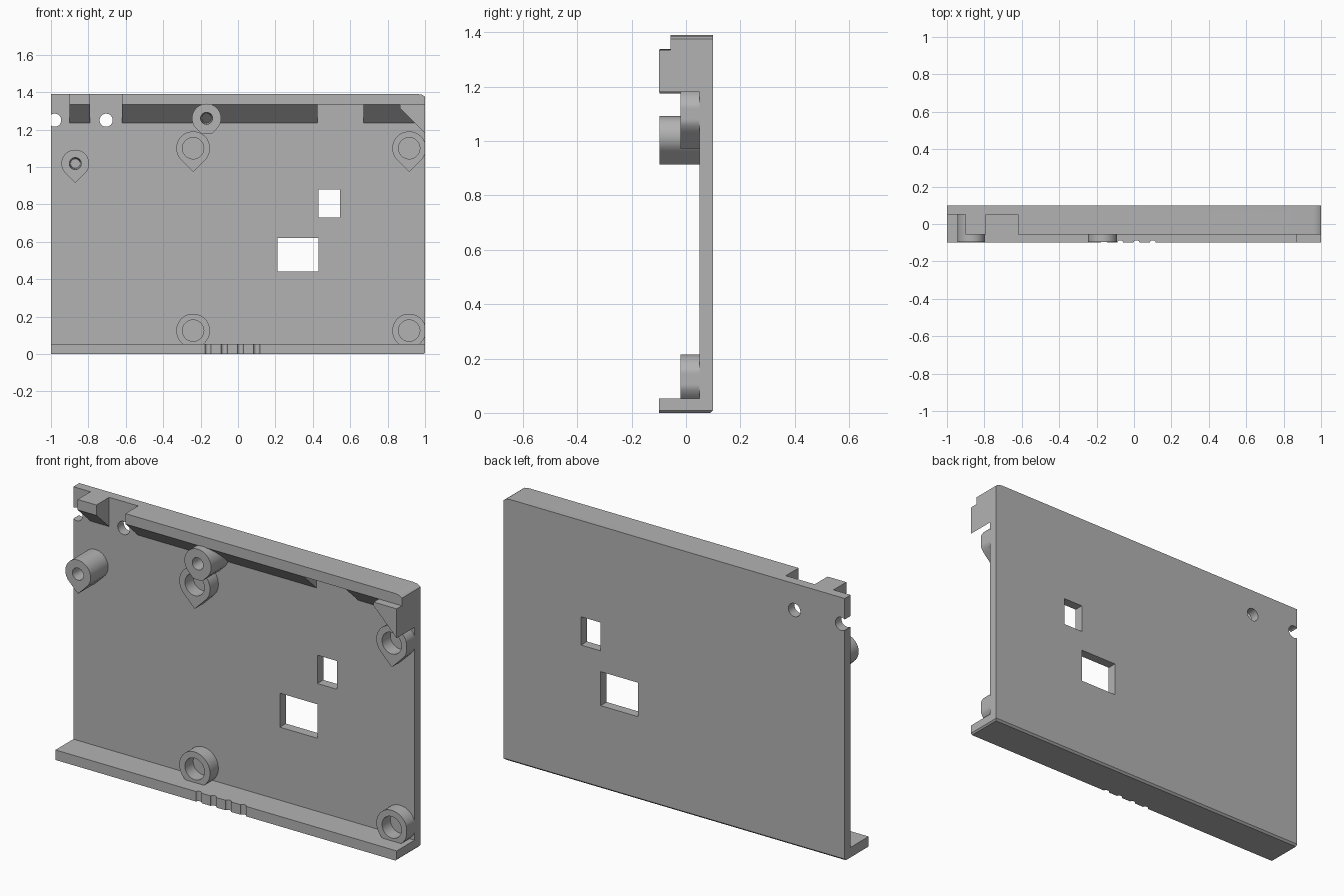
import bpy, bmesh
from math import pi, sin, cos, radians

cube = bpy.data.objects.get("Cube")
if cube:
    bpy.data.objects.remove(cube, do_unlink=True)

grey = bpy.data.materials.new("plain grey")
grey.use_nodes = True
colour = (0.45, 0.45, 0.45, 1)
grey.diffuse_color = colour
grey.node_tree.nodes["Principled BSDF"].inputs["Base Color"].default_value = colour


def finish(name, bm):
    bmesh.ops.recalc_face_normals(bm, faces=bm.faces)
    mesh = bpy.data.meshes.new(name)
    bm.to_mesh(mesh)
    bm.free()
    mesh.materials.append(grey)
    obj = bpy.data.objects.new(name, mesh)
    bpy.context.collection.objects.link(obj)
    return obj


def prism(name, profile, start, end, axis):
    """Extrude a closed profile along x (points y,z), y (points x,z) or z (points x,y)."""
    place = {"x": lambda p, d: (d, p[0], p[1]),
             "y": lambda p, d: (p[0], d, p[1]),
             "z": lambda p, d: (p[0], p[1], d)}[axis]
    bm = bmesh.new()
    a = [bm.verts.new(place(p, start)) for p in profile]
    b = [bm.verts.new(place(p, end)) for p in profile]
    bm.faces.new(a)
    bm.faces.new(b[::-1])
    n = len(a)
    for i in range(n):
        j = (i + 1) % n
        bm.faces.new((a[i], b[i], b[j], a[j]))
    return finish(name, bm)


def circle(u, v, r, n=32):
    return [(u + r * cos(2 * pi * i / n), v + r * sin(2 * pi * i / n)) for i in range(n)]


def rect(u0, u1, v0, v1):
    return [(u0, v0), (u1, v0), (u1, v1), (u0, v1)]


def combine(target, tool, operation):
    mod = target.modifiers.new("combine", "BOOLEAN")
    mod.operation, mod.solver, mod.object = operation, "EXACT", tool
    graph = bpy.context.evaluated_depsgraph_get()
    mesh = bpy.data.meshes.new_from_object(target.evaluated_get(graph))
    target.modifiers.clear()
    target.data = mesh
    bpy.data.objects.remove(tool, do_unlink=True)


# Back plate with the bottom ledge
TOP, FRONT, PLATE = 1.39, -0.1, 0.05
panel = prism("panel", [(FRONT, 0), (0.09, 0), (0.1, 0.01), (0.1, TOP),
                        (PLATE, TOP), (PLATE, 0.053), (FRONT, 0.053)], -1, 1, "x")

# Top rim, sloped underneath except for one flat stretch
RIM, UNDER, SLOPE = -0.057, 1.335, 1.235
for x0, x1, low in ((-0.9, -0.79, SLOPE), (-0.62, 0.425, SLOPE),
                    (0.425, 0.67, UNDER), (0.67, 1, SLOPE)):
    profile = [(0.07, TOP), (RIM, TOP), (RIM, UNDER), (PLATE, low), (0.07, low)]
    combine(panel, prism("rim", profile, x0, x1, "x"), "UNION")

# Corner block with a slanted underside
corner = [(0.865, UNDER), (0.865, 1.315), (1, 1.18), (1, UNDER)]
combine(panel, prism("corner", corner, FRONT, 0.07, "y"), "UNION")

# Eased right hand edges at top and bottom
ease_top = [(0.96, TOP), (0.985, 1.386), (1, 1.375), (1.1, 1.375), (1.1, 1.5), (0.96, 1.5)]
ease_low = [(0.992, 0), (1, 0.008), (1.1, 0.008), (1.1, -0.1), (0.992, -0.1)]
# Windows and round holes through the plate
openings = [rect(0.21, 0.43, 0.44, 0.62), rect(0.43, 0.545, 0.73, 0.88),
            circle(-0.705, 1.25, 0.035), circle(-0.98, 1.25, 0.035)]
for shape in [ease_top, ease_low] + openings:
    combine(panel, prism("cutter", shape, -0.3, 0.3, "y"), "DIFFERENCE")

# Grip grooves in the ledge front
for i in range(4):
    groove = circle(-0.16 + 0.0867 * i, -0.104, 0.017, 24)
    combine(panel, prism("cutter", groove, -0.1, 0.1, "z"), "DIFFERENCE")


def teardrop_post(name, x, z, r, front, hole, floor_hole, low=0, n=64):
    """Post with a downward point and a blind hole, trimmed at the panel edge."""
    bm = bmesh.new()
    outer, inner = [], []
    for i in range(n):
        a = 2 * pi * i / n
        off = abs(a - 1.5 * pi)
        k = r / cos(radians(45) - off) if off < radians(45) else r
        outer.append((min(x + k * cos(a), 1), max(z + k * sin(a), low)))
        inner.append((cos(a), sin(a)))
    bore = lambda s: [(x + s * u, z + s * v) for u, v in inner]
    rings = [(outer, PLATE), (outer, front), (bore(hole), front), (bore(floor_hole), PLATE - 0.001)]
    loops = [[bm.verts.new((u, y, v)) for u, v in pts] for pts, y in rings]
    for a, b in zip(loops, loops[1:]):
        for i in range(n):
            j = (i + 1) % n
            bm.faces.new((a[i], a[j], b[j], b[i]))
    bm.faces.new(loops[-1])
    bm.faces.new(loops[0][::-1])
    bmesh.ops.remove_doubles(bm, verts=bm.verts, dist=1e-5)
    return finish(name, bm)


# Four low mounting rings and two tall screw posts
posts = [teardrop_post("mounting_ring", x, z, 0.09, -0.02, 0.057, 0.057, low)
         for x in (-0.24, 0.915) for z, low in ((0.125, 0.045), (1.1, 0))]
posts.append(teardrop_post("screw_post_side", -0.87, 1.018, 0.074, -0.097, 0.032, 0.025))
posts.append(teardrop_post("screw_post_top", -0.168, 1.26, 0.078, -0.097, 0.032, 0.025, 1.175))

# Smooth the round walls, keep the edges sharp
bpy.ops.object.select_all(action="DESELECT")
for obj in posts + [panel]:
    obj.select_set(True)
bpy.context.view_layer.objects.active = panel
bpy.ops.object.shade_smooth_by_angle(angle=radians(30))
